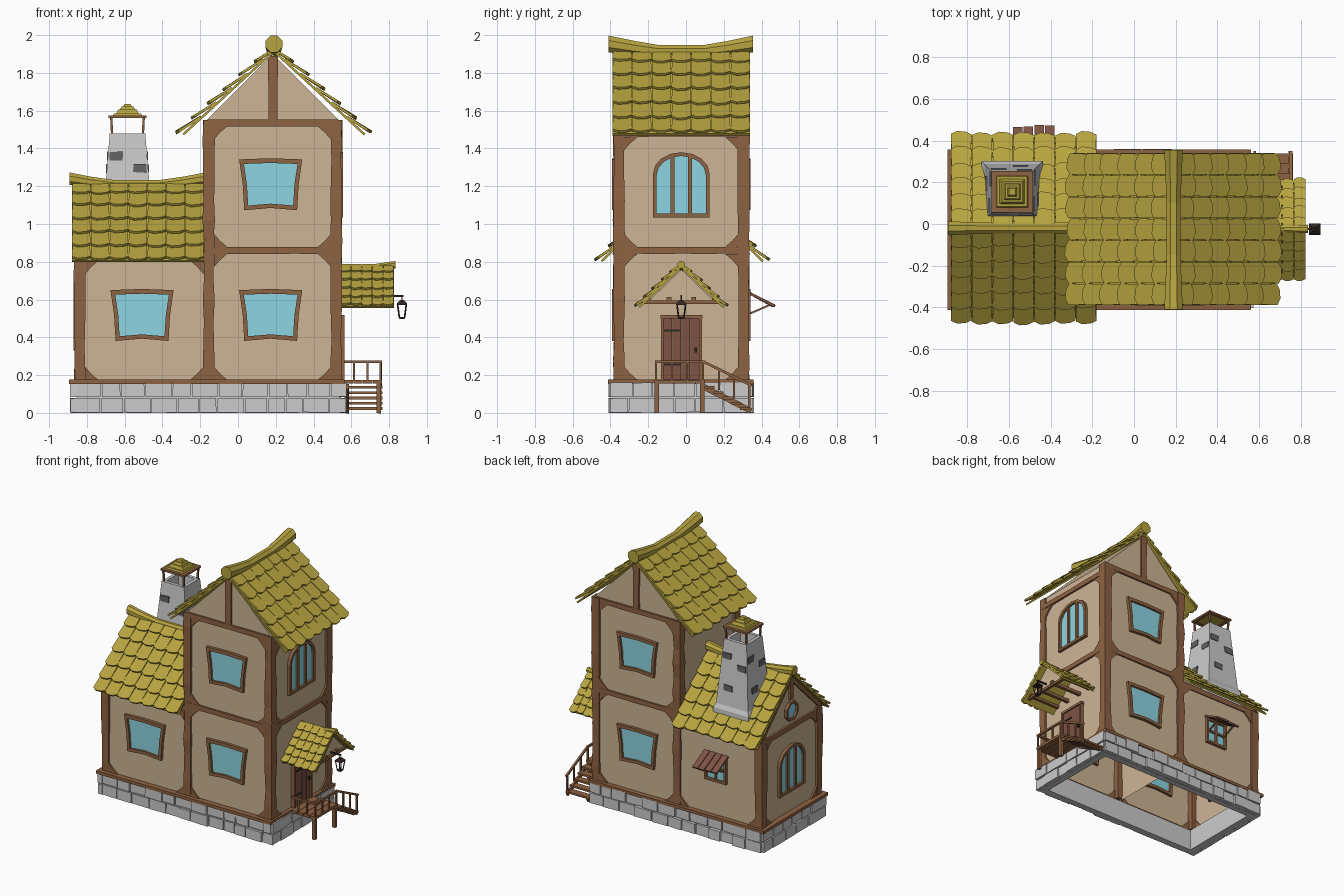
import bpy, bmesh, math, random
from mathutils import Vector, Matrix

if "Cube" in bpy.data.objects:
    bpy.data.objects.remove(bpy.data.objects["Cube"])
random.seed(4)
R = random.uniform

COL = {"plaster": (.61, .46, .30), "wood": (.27, .125, .055), "tile": (.47, .37, .05),
       "glass": (.27, .66, .75), "door": (.21, .085, .06), "iron": (.03, .02, .018),
       "dark_stone": (.13, .13, .13), "stone": None}
parts = {}

def part(name, mat):
    return parts.setdefault(name, (bmesh.new(), mat))[0]

def loft(bm, rings, cyclic=False):
    vs = [[bm.verts.new(p) for p in r] for r in rings]
    n = len(vs[0])
    for a, b in zip(vs, vs[1:] + vs[:1] if cyclic else vs[1:]):
        for i in range(n):
            bm.faces.new((a[i], a[(i + 1) % n], b[(i + 1) % n], b[i]))
    if not cyclic:
        bm.faces.new(vs[0])
        bm.faces.new(vs[-1])

def axes(o, u, v, n):
    return Matrix.Translation(o) @ Matrix((u, v, n)).transposed().to_4x4()

def ring(M, pts, n):
    return [M @ Vector((u, v, n)) for u, v in pts]

def prism(bm, M, pts, n0, n1):
    loft(bm, [ring(M, pts, n0), ring(M, pts, n1)])

def rect(u0, u1, v0, v1, j=0):
    return [(u + R(-j, j), v + R(-j, j)) for u, v in ((u0, v0), (u1, v0), (u1, v1), (u0, v1))]

def beam(bm, p, q, w, h, jit=0, steps=1):
    # straight or wobbly timber of rectangular section
    p, q = Vector(p), Vector(q)
    d = (q - p).normalized()
    s = d.cross((0, 0, 1)) if abs(d.z) < .99 else Vector((1, 0, 0))
    s.normalize()
    t = s.cross(d)
    rings = []
    for i in range(steps + 1):
        c, k = p.lerp(q, i / steps), 1 + R(-jit, jit)
        rings.append([c + s * a * w * k / 2 + t * b * h * k / 2
                      for a, b in ((-1, -1), (1, -1), (1, 1), (-1, 1))])
    loft(bm, rings)

def square_stack(bm, x, y, levels):
    loft(bm, [[(x + a * h, y + b * h, z) for a, b in ((-1, -1), (1, -1), (1, 1), (-1, 1))]
              for z, h in levels])

# Wall planes: local u = horizontal, v = height, n = outward
Z = (0, 0, 1)
FRONT = axes((0, -.37, 0), (1, 0, 0), Z, (0, -1, 0))
BACK = axes((0, .32, 0), (-1, 0, 0), Z, (0, 1, 0))
RIGHT = axes((.535, 0, 0), (0, 1, 0), Z, (1, 0, 0))
LEFT = axes((-.85, 0, 0), (0, -1, 0), Z, (-1, 0, 0))

# Stone footing: hollow ring faced with uneven blocks
bm = part("stone_base", "stone")
outer, inner = rect(-.855, .545, -.39, .325), rect(-.81, .50, -.345, .28)
I = Matrix.Identity(4)
loft(bm, [ring(I, outer, 0), ring(I, outer, .16), ring(I, inner, .16), ring(I, inner, 0)], True)
for M, a, b in ((FRONT, -.87, .56), (BACK, -.56, .87), (RIGHT, -.405, .34), (LEFT, -.34, .405)):
    for z in (0, .083):
        u = a
        while u < b - .01:
            w = R(.09, .15)
            e = b if u + w > b - .06 else u + w
            prism(bm, M, rect(u + .003, e - .003, z + .002, z + .077, .002), 0, R(.028, .04))
            u = e

# Hollow plaster walls, open underneath
def shell(name, M, pts, n0, n1, drop):
    bm = part(name, "plaster")
    prism(bm, M, pts, n0, n1)
    bmesh.ops.delete(bm, geom=[f for f in bm.faces if all(drop(v.co) for v in f.verts)], context='FACES')

shell("tower_walls", FRONT, [(-.165, .16), (.535, .16), (.535, 1.55), (.185, 1.90), (-.165, 1.55)],
      -.69, 0, lambda c: c.z < .2)
shell("wing_walls", LEFT, [(-.32, .16), (.37, .16), (.37, .83), (.025, 1.18), (-.32, .83)],
      -.69, 0, lambda c: c.z < .2)
bm = parts["wing_walls"][0]
bmesh.ops.delete(bm, geom=[f for f in bm.faces if all(v.co.x > -.2 for v in f.verts)], context='FACES')

# Timber frame: sills, corner posts, cross beams, king posts, braces
bm = part("sill_beams", "wood")
for y in (-.385, .33):
    beam(bm, (-.895, y, .165), (.56, y, .165), .055, .022)
for x in (-.868, .535):
    beam(bm, (x, -.41, .165), (x, .355, .165), .055, .022)
bm = part("timber_frame", "wood")
for y in (-.355, .305):
    s = -1 if y < 0 else 1
    for x, top in ((-.155, 1.55), (.52, 1.55), (-.838, .84)):
        beam(bm, (x, y, .17), (x, y, top), .058, .058, .14, int(top * 9))
    yy = y + s * .008
    for z in (.86, 1.535):
        beam(bm, (-.16, yy, z), (.53, yy, z), .04, .036, .07, 6)
    beam(bm, (-.85, yy, .825), (-.16, yy, .825), .03, .04)
    beam(bm, (.185, yy, 1.54), (.185, yy, 1.89), .05, .04, .06, 4)
for x, zs in ((.53, (.86, 1.48)), (-.16, (1.48,)), (-.845, (.81,))):
    for z in zs:
        beam(bm, (x, -.36, z), (x, .31, z), .04, .036, .07, 6)
beam(bm, (-.845, -.025, 1.02), (-.845, -.025, 1.17), .04, .04)
for s in (-1, 1):
    beam(bm, (-.848, -.025 + s * .355, .83), (-.848, -.025, 1.175), .03, .03)
bm = part("corner_braces", "wood")
for M, u0, u1, v0, v1 in ((FRONT, -.127, .492, .175, .842), (FRONT, -.127, .492, .878, 1.517),
                          (BACK, -.492, .127, .175, .842), (BACK, -.492, .127, .878, 1.517),
                          (RIGHT, -.327, .277, .175, .842), (RIGHT, -.327, .277, .878, 1.46),
                          (FRONT, -.81, -.183, .175, .805), (BACK, .183, .81, .175, .805),
                          (LEFT, -.277, .327, .175, .79)):
    for u, s in ((u0, 1), (u1, -1)):
        for v, t in ((v0, 1), (v1, -1)):
            prism(bm, M, [(u, v), (u + s * .07, v), (u + s * .03, v + t * .035), (u, v + t * .07)], -.01, .012)

# Windows: shaped frame ring, glass and glazing bars
def window(name, M, u, v, pts, inset=.025, bars=()):
    hu, hv = max(p[0] for p in pts), max(p[1] for p in pts)
    out = [(u + a, v + b) for a, b in pts]
    inn = [(u + a * (1 - inset / hu), v + b * (1 - inset / hv)) for a, b in pts]
    f = part(name + "_frame", "wood")
    loft(f, [ring(M, out, -.02), ring(M, out, .022), ring(M, inn, .022), ring(M, inn, -.02)], True)
    prism(part(name + "_glass", "glass"), M, inn, -.005, .006)
    for a0, a1, b0, b1 in bars:
        prism(f, M, rect(u + a0, u + a1, v + b0, v + b1), 0, .018)

BOWED = [(-.14, -.137), (0, -.125), (.14, -.137), (.148, 0), (.167, .132), (0, .138), (-.167, .132), (-.148, 0)]
ARCH = [(-.15, -.17), (.15, -.17)] + [(.15 * math.cos(i * math.pi / 8), .06 + .115 * math.sin(i * math.pi / 8))
                                      for i in range(9)]
OCT = [(.075 * math.cos((i + .5) * math.pi / 4), .075 * math.sin((i + .5) * math.pi / 4)) for i in range(8)]
BARS = [(-.056, -.036, -.16, .15), (.036, .056, -.16, .15)]
for M, s, tag in ((FRONT, 1, "front"), (BACK, -1, "back")):
    window(tag + "_lower_window", M, s * .173, .518, BOWED)
    window(tag + "_upper_window", M, s * .173, 1.21, BOWED)
window("wing_front_window", FRONT, -.508, .518, BOWED)
window("tower_arched_window", RIGHT, -.025, 1.205, ARCH, .02, BARS)
window("wing_arched_window", LEFT, .025, .50, ARCH, .02, BARS)
window("gable_round_window", LEFT, .025, .93, OCT, .016)
window("wing_back_window", BACK, .48, .53, rect(-.09, .09, -.1, .1), .018,
       [(-.008, .008, -.09, .09), (-.08, .08, -.008, .008)])

# Plank awning over the back window
for i in range(4):
    x = -.558 + i * .051
    beam(part("window_awning", "door"), (x, .325, .64), (x, .46 + R(0, .012), .565), .046, .014)
for x in (-.55, -.41):
    beam(part("awning_struts", "wood"), (x, .325, .52), (x, .44, .57), .01, .01)

# Tiled roofs: overlapping tapered tiles laid in rows down each slope
def slope(name, o, along, down, length, rows, cols):
    o, along, down = Vector(o), Vector(along), Vector(down)
    S = down.length
    down.normalize()
    n = along.cross(down)
    M = axes(o, along, down, n if n.z > 0 else -n)
    bm = part(name, "tile")
    prism(bm, M, rect(0, length, 0, S * .97), -.006, .006)
    pitch, w = S / rows, length / cols
    for r in range(rows):
        l = pitch * (1.35 if r else 1.05)
        for c in range(cols):
            k, e = w * .495, l + R(-.006, .008)
            T = M @ Matrix.Translation(((c + .5) * w, (r + 1) * pitch - l, 0)) @ Matrix.Rotation(R(.15, .2), 4, 'X')
            prism(bm, T, [(-k * .93, 0), (k * .93, 0), (k, e * .86), (k * .45, e * .97),
                          (-k * .4, e), (-k, e * .88)], 0, .013)

for s in (-1, 1):
    slope("tower_roof", (.19, -.39, 1.915), (0, 1, 0), (s * .495, 0, -.455), .73, 6, 7)
    slope("wing_roof", (-.88, -.02, 1.215), (1, 0, 0), (0, s * .44, -.425), .70, 6, 7)
    slope("porch_roof", (.54, -.025, .775), (1, 0, 0), (0, s * .23, -.222), .285, 5, 5)

# Sagging ridge caps
def ridge(name, axis, pts):
    rings = []
    for a, z, r in pts:
        o = (.19, a, z) if axis == 'y' else (a, axis, z)
        rings.append([Vector(o) + (Vector((1, 0, 0)) if axis == 'y' else Vector((0, 1, 0))) * r * math.cos(t)
                      + Vector((0, 0, r * math.sin(t))) for t in [(i + .5) * math.pi / 4 for i in range(8)]])
    loft(part(name, "tile"), rings)

ridge("tower_ridge", 'y', [(-.41, 1.953, .048), (-.28, 1.932, .042), (-.15, 1.915, .036), (.1, 1.915, .036),
                           (.23, 1.932, .042), (.355, 1.953, .048)])
ridge("wing_ridge", -.02, [(-.893, 1.24, .036), (-.78, 1.222, .031), (-.65, 1.207, .027), (-.42, 1.207, .027),
                           (-.29, 1.222, .031), (-.17, 1.24, .036)])
ridge("porch_ridge", -.025, [(.54, .772, .018), (.70, .768, .018), (.835, .785, .021)])

# Chimney with flared foot, open flue, odd bricks and a small roofed cap
cx, cy = -.585, .155
square_stack(part("chimney", "stone"), cx, cy, [(.84, .15), (.97, .147), (1.0, .133), (1.48, .094), (1.48, .07), (1.36, .07)])
bm = part("chimney_bricks", "dark_stone")
for a in range(4):
    M = Matrix.Translation((cx, cy, 0)) @ Matrix.Rotation(a * math.pi / 2, 4, 'Z') @ axes((0, 0, 0), (1, 0, 0), Z, (0, -1, 0))
    for u, v in ((-.06, 1.36), (.065, 1.295), (-.04, 1.13)):
        d = .133 - (v - 1) * .081
        prism(bm, M, rect(u - .035, u + .035, v - .022, v + .022, .003), d - .02, d + .006)
bm = part("chimney_cap_frame", "wood")
for s in (-1, 1):
    for t in (-1, 1):
        beam(bm, (cx + s * .082, cy + t * .082, 1.48), (cx + s * .086, cy + t * .086, 1.565), .012, .012)
    beam(bm, (cx - .1, cy + s * .088, 1.567), (cx + .1, cy + s * .088, 1.567), .024, .014)
    beam(bm, (cx + s * .088, cy - .1, 1.567), (cx + s * .088, cy + .1, 1.567), .024, .014)
square_stack(part("chimney_cap_roof", "tile"), cx, cy, [(1.566, .08), (1.585, .072), (1.585, .06), (1.605, .05),
                                                       (1.605, .04), (1.622, .032), (1.622, .022), (1.635, .016)])

# Plank door
bm = part("door", "door")
for i in range(4):
    prism(bm, RIGHT, rect(-.118 + i * .047, -.073 + i * .047, .178, .50), 0, .018)
for v in (.25, .43):
    prism(part("door_hinges", "iron"), RIGHT, rect(-.118, -.03, v, v + .012), .01, .023)
prism(part("door_handle", "iron"), RIGHT, rect(.045, .057, .32, .345), .01, .03)
bm = part("door_frame", "wood")
for r in ((-.132, -.118, .175, .515), (.07, .084, .175, .515), (-.135, .087, .50, .518)):
    prism(bm, RIGHT, rect(*r), 0, .028)

# Porch gable, ceiling beams and hanging lantern
prism(part("porch_gable", "plaster"), RIGHT, [(-.2, .59), (.15, .59), (-.025, .76)], .235, .245)
bm = part("porch_beams", "wood")
beam(bm, (.785, -.235, .585), (.785, .185, .585), .022, .018)
for y in (-.2, -.09, .04, .15):
    beam(bm, (.535, y, .602), (.80, y, .602), .024, .024)
bm = part("lantern", "iron")
lx, ly = .868, -.025
beam(bm, (.79, ly, .618), (.875, ly, .618), .01, .01)
beam(bm, (lx, ly, .62), (lx, ly, .58), .006, .006)
square_stack(bm, lx, ly, [(.572, .028), (.58, .026), (.598, .008)])
square_stack(bm, lx, ly, [(.498, .014), (.508, .017)])
for s in (-1, 1):
    for t in (-1, 1):
        beam(bm, (lx + s * .014, ly + t * .014, .505), (lx + s * .023, ly + t * .023, .575), .006, .006)

# Raised deck, side stairs and railings
bm = part("porch_deck", "wood")
for i in range(4):
    beam(bm, (.585 + i * .051, -.168, .165), (.585 + i * .051, .10, .165), .048, .02)
for y in (-.155, .085):
    beam(bm, (.745, y, 0), (.745, y, .16), .024, .024)
bm = part("stairs", "wood")
for i in range(5):
    beam(bm, (.565, .125 + i * .047, .135 - i * .028), (.765, .125 + i * .047, .135 - i * .028), .052, .014)
for x in (.58, .75):
    beam(bm, (x, .09, .14), (x, .345, .01), .014, .03)
bm = part("railing", "wood")
beam(bm, (.56, -.158, .27), (.762, -.158, .27), .014, .014)
beam(bm, (.755, -.165, .27), (.755, .10, .27), .014, .014)
beam(bm, (.755, .095, .27), (.755, .348, .145), .014, .014)
for x in (.615, .685, .755):
    beam(bm, (x, -.158, .17), (x, -.158, .27), .011, .011)
for y in (-.075, .005, .09, .175, .255, .335):
    d = max(0, y - .095) * .5
    beam(bm, (.755, y, .165 - d * 1.1), (.755, y, .27 - d), .011, .011)

# Turn every part into an object
mats = {}
for k, c in COL.items():
    if c:
        mats[k] = bpy.data.materials.new(k)
        mats[k].diffuse_color = (*c, 1)
for name, (bm, mat) in parts.items():
    bmesh.ops.recalc_face_normals(bm, faces=bm.faces)
    me = bpy.data.meshes.new(name)
    bm.to_mesh(me)
    bm.free()
    if mat in mats:
        me.materials.append(mats[mat])
    bpy.context.collection.objects.link(bpy.data.objects.new(name, me))

for m in bpy.data.materials:
    if m.users and not m.is_grease_pencil:
        m.use_nodes = True
        m.node_tree.nodes["Principled BSDF"].inputs["Base Color"].default_value = m.diffuse_color
